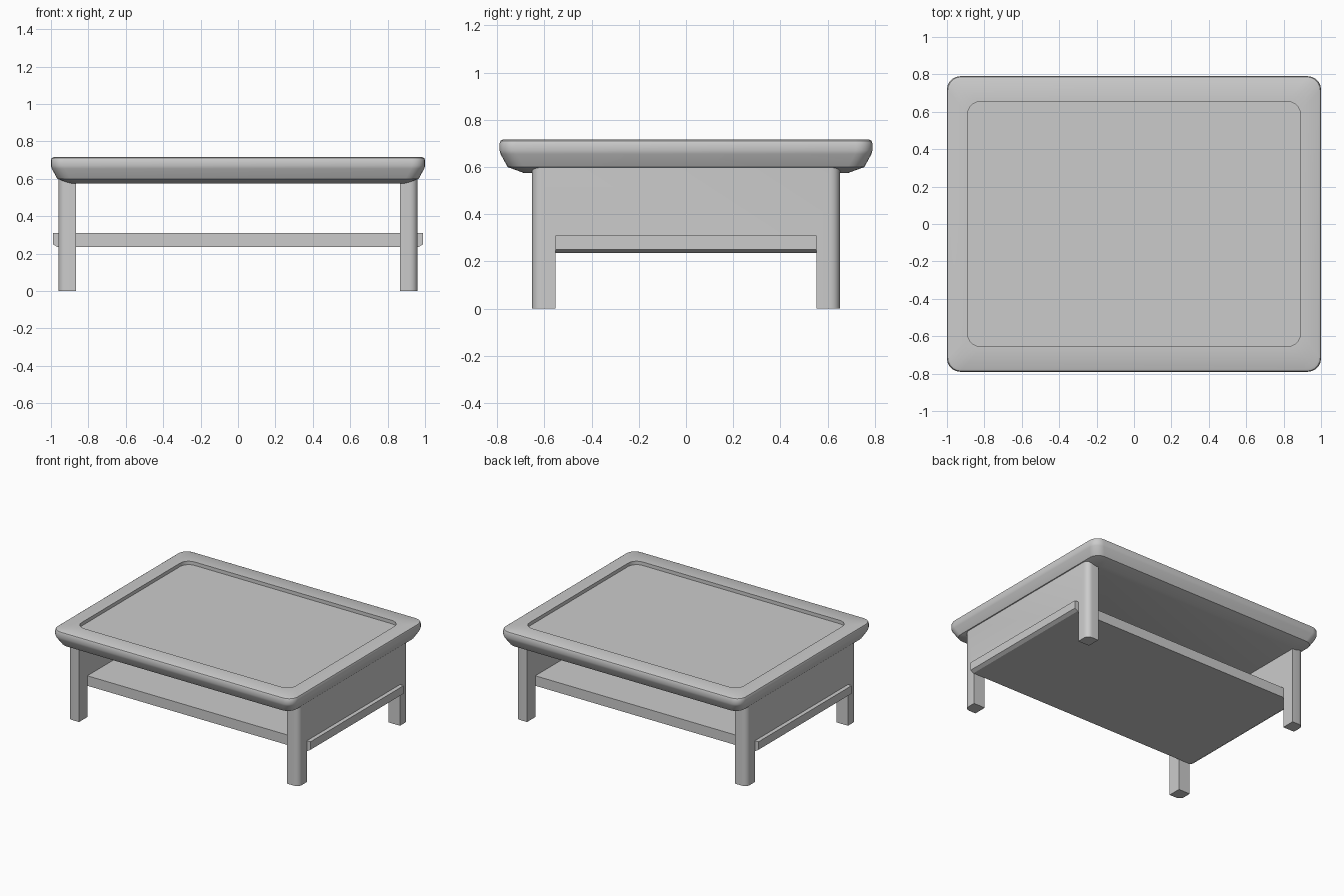
import bpy
import bmesh
from math import sin, cos, pi, radians

if "Cube" in bpy.data.objects:
    bpy.data.objects.remove(bpy.data.objects["Cube"])


def rounded_rect(hx, hy, r, seg=5):
    pts = []
    for i, (sx, sy) in enumerate([(1, 1), (-1, 1), (-1, -1), (1, -1)]):
        for k in range(seg + 1):
            a = (i + k / seg) * pi / 2
            pts.append((sx * (hx - r) + r * cos(a), sy * (hy - r) + r * sin(a)))
    return pts


def finish(bm, name, smooth=None):
    bmesh.ops.recalc_face_normals(bm, faces=bm.faces)
    me = bpy.data.meshes.new(name)
    bm.to_mesh(me)
    bm.free()
    ob = bpy.data.objects.new(name, me)
    bpy.context.collection.objects.link(ob)
    if smooth:
        bpy.ops.object.select_all(action='DESELECT')
        ob.select_set(True)
        bpy.context.view_layer.objects.active = ob
        bpy.ops.object.shade_smooth_by_angle(angle=radians(smooth))
    return ob


def loft(name, rings, smooth=None):
    """Closed solid through (points, z) rings."""
    bm = bmesh.new()
    loops = [[bm.verts.new((x, y, z)) for x, y in pts] for pts, z in rings]
    for a, b in zip(loops, loops[1:]):
        for i in range(len(a)):
            j = (i + 1) % len(a)
            bm.faces.new((a[i], a[j], b[j], b[i]))
    bm.faces.new(loops[0])
    bm.faces.new(loops[-1])
    return finish(bm, name, smooth)


# Table top: moulded edge (inset, z) from underside to rim, then a sunken panel
edge = [(0.102, 0.575), (0.034, 0.60), (0.004, 0.655), (0.0, 0.67),
        (0.0, 0.70), (0.004, 0.711), (0.014, 0.716)]
rings = [(rounded_rect(1 - d, 0.79 - d, 0.07), z) for d, z in edge]
recess = rounded_rect(0.89, 0.655, 0.07)
rings += [(recess, 0.716), (recess, 0.69)]
loft("table_top", rings, 35)

# Side panels with legs: U-shaped outline in the yz plane, outer corners rounded
IN, OUT, Y, LEG, SHELF, TOP = 0.865, 0.96, 0.652, 0.553, 0.25, 0.61
outline = [(-Y, 0), (-LEG, 0), (-LEG, SHELF), (LEG, SHELF),
           (LEG, 0), (Y, 0), (Y, TOP), (-Y, TOP)]
for side, label in ((1, "right"), (-1, "left")):
    bm = bmesh.new()
    face = bm.faces.new([bm.verts.new((side * IN, y, z)) for y, z in outline])
    ext = bmesh.ops.extrude_face_region(bm, geom=[face], use_keep_orig=True)
    moved = [g for g in ext["geom"] if isinstance(g, bmesh.types.BMVert)]
    bmesh.ops.translate(bm, verts=moved, vec=(side * (OUT - IN), 0, 0))
    corners = [e for e in bm.edges
               if all(abs(v.co.x) > OUT - 0.01 and abs(v.co.y) > Y - 0.01 for v in e.verts)
               and abs(e.verts[0].co.z - e.verts[1].co.z) > 0.5]
    bmesh.ops.bevel(bm, geom=corners, offset=0.04, segments=5, profile=0.5,
                    affect='EDGES')
    finish(bm, label + "_side_panel", 35)

# Lower shelf passing through both sides, its ends chamfered underneath
bm = bmesh.new()
profile = [(-0.965, 0.235), (0.965, 0.235), (0.99, 0.25),
           (0.99, 0.31), (-0.99, 0.31), (-0.99, 0.25)]
front = bm.faces.new([bm.verts.new((x, -LEG, z)) for x, z in profile])
ext = bmesh.ops.extrude_face_region(bm, geom=[front], use_keep_orig=True)
moved = [g for g in ext["geom"] if isinstance(g, bmesh.types.BMVert)]
bmesh.ops.translate(bm, verts=moved, vec=(0, 2 * LEG, 0))
finish(bm, "shelf")
